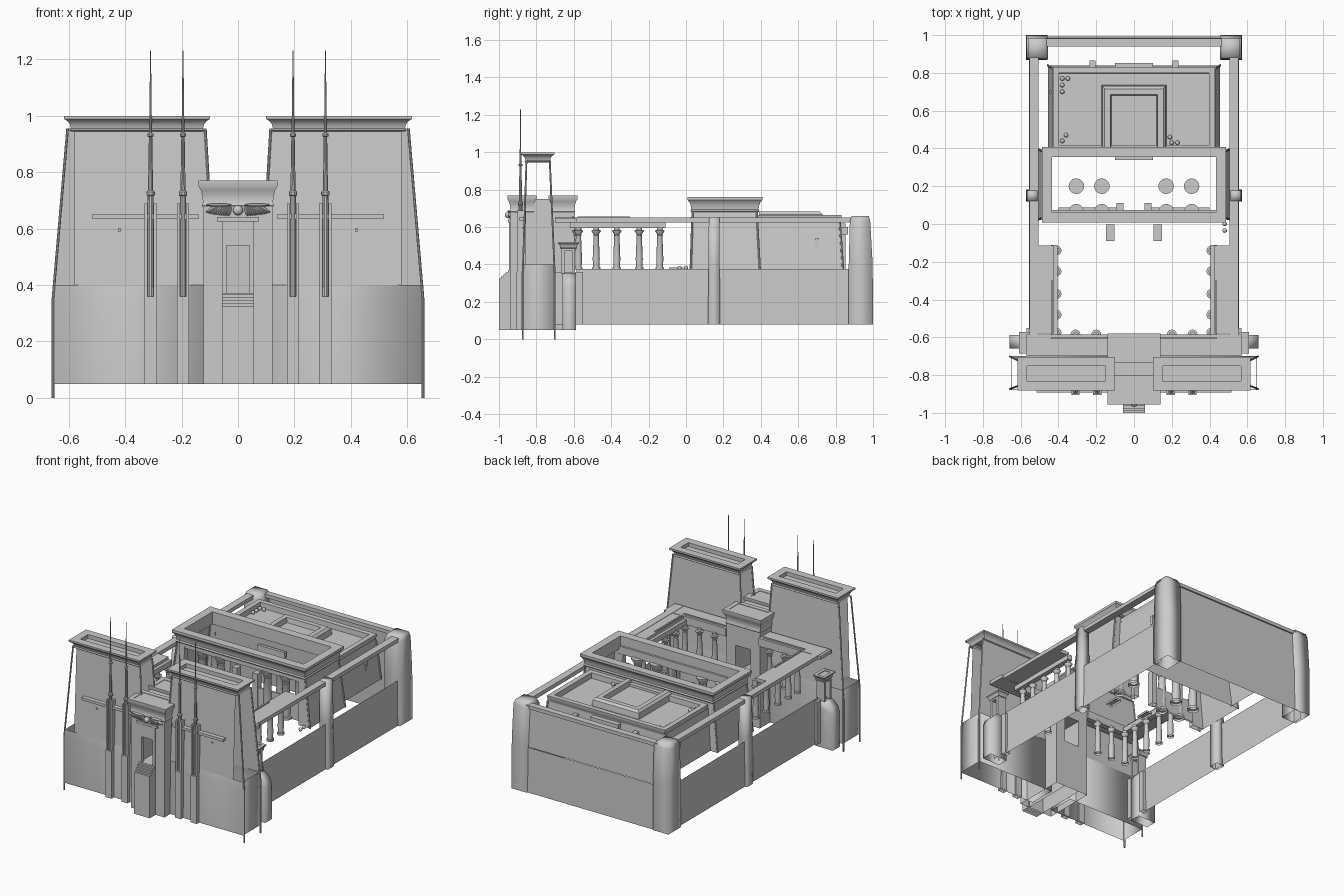
import bpy, bmesh, math
from mathutils import Vector, Matrix

if "Cube" in bpy.data.objects:
    bpy.data.objects.remove(bpy.data.objects["Cube"])

SOFT = []  # objects shaded fully smooth


def finish(name, bm, mir=False, soft=False):
    bmesh.ops.recalc_face_normals(bm, faces=bm.faces)
    me = bpy.data.meshes.new(name)
    bm.to_mesh(me)
    bm.free()
    ob = bpy.data.objects.new(name, me)
    bpy.context.collection.objects.link(ob)
    if mir:
        ob.modifiers.new("mirror", 'MIRROR').use_mirror_merge = False
    if soft:
        SOFT.append(ob)
    return ob


def loft(name, rings, sides="frbl", top=False, bottom=False, mir=False, close=False, soft=False):
    """Rectangular rings (x0, x1, y0, y1, z) joined on the chosen sides."""
    bm = bmesh.new()
    rows = [[bm.verts.new(p) for p in ((a, c, z), (b, c, z), (b, d, z), (a, d, z))]
            for a, b, c, d, z in rings]
    pairs = list(zip(rows, rows[1:])) + ([(rows[-1], rows[0])] if close else [])
    for lo, hi in pairs:
        for i, s in enumerate("frbl"):
            if s in sides:
                j = (i + 1) % 4
                bm.faces.new((lo[i], lo[j], hi[j], hi[i]))
    if top:
        bm.faces.new(rows[-1])
    if bottom:
        bm.faces.new(rows[0])
    return finish(name, bm, mir, soft)


def box(name, x0, x1, y0, y1, z0, z1, mir=False):
    """Box; parts that rest on the ground or terrace are open below."""
    return loft(name, [(x0, x1, y0, y1, z0), (x0, x1, y0, y1, z1)], top=True, bottom=z0 > .375, mir=mir)


def grow(r, d, z):
    return (r[0] - d, r[1] + d, r[2] - d, r[3] + d, z)


def cornice(name, r, flare, z0, z1, rim, floor=None, mir=False):
    """Torus band and cavetto; r is the outer top rectangle. Recess floor or open hole."""
    h = z1 - z0
    rings = [grow(r, -flare, z0), grow(r, -flare * .75, z0 + h * .08), grow(r, -flare, z0 + h * .18),
             grow(r, -flare * .85, z0 + h * .45), grow(r, -flare * .5, z0 + h * .65),
             grow(r, 0, z0 + h * .8), grow(r, 0, z1), grow(r, -rim, z1),
             grow(r, -rim, z0 if floor is None else floor)]
    return loft(name, rings, top=floor is not None, mir=mir, close=floor is None)


def lathe(name, prof, spots, n=16, mir=False):
    bm = bmesh.new()
    for x, y in spots:
        rows = [[bm.verts.new((x + r * math.cos(6.28319 * i / n), y + r * math.sin(6.28319 * i / n), z))
                 for i in range(n)] for r, z in prof]
        for lo, hi in zip(rows, rows[1:]):
            for i in range(n):
                j = (i + 1) % n
                bm.faces.new((lo[i], lo[j], hi[j], hi[i]))
        bm.faces.new(rows[-1])
    return finish(name, bm, mir)


def rods(name, paths, r, mir=False):
    bm = bmesh.new()
    for path in paths:
        for p, q in zip(path, path[1:]):
            p, q = Vector(p), Vector(q)
            d = q - p
            m = Matrix.Translation((p + q) / 2) @ d.to_track_quat('Z', 'Y').to_matrix().to_4x4()
            bmesh.ops.create_cone(bm, segments=8, radius1=r, radius2=r, depth=d.length, cap_ends=True, matrix=m)
    return finish(name, bm, mir)


# Twin entrance towers: base band, battered front and back, corner mouldings, cornice
loft("tower_base", [(.075, .652, -.88, -.70, .05), (.08, .652, -.879, -.70, .35), (.082, .648, -.876, -.703, .4)],
     mir=True, soft=True)
loft("tower_front_wall", [(.082, .58, -.876, -.703, .4), (.118, .58, -.853, -.727, .955)], sides="f", mir=True)
loft("tower_back_wall", [(.082, .648, -.876, -.703, .4), (.118, .602, -.853, -.727, .955)], sides="b", mir=True)
rods("tower_corner_moulding",
     [[(.656, y0, 0), (.656, y0, .35), (.604, y1, .955)] for y0, y1 in ((-.873, -.853), (-.702, -.728))]
     + [[(.083, y0, .4), (.116, y1, .955)] for y0, y1 in ((-.870, -.853), (-.706, -.728))], .005, mir=True)
cornice("tower_cornice", (.10, .616, -.882, -.703), .024, .945, 1.0, .05, .975, mir=True)
box("flagpole_clamp_beam", .14, .515, -.893, -.86, .635, .652, mir=True)
box("tower_small_window", .415, .425, -.874, -.862, .59, .60, mir=True)

# Flagpoles with niches
for x in (.195, .31):
    box("flagpole_plinth", x - .022, x + .022, -.905, -.87, .05, .36, mir=True)
    for s in (-1, 1):
        box("flagpole_niche_side", x + s * .016 - .006, x + s * .016 + .006, -.90, -.855, .36, .69, mir=True)
    lathe("flagpole", [(.012, .36), (.010, .715), (.015, .72), (.015, .73), (.009, .735), (.006, .925),
                       (.011, .928), (.011, .936), (.005, .94), (.0015, 1.232)], [(x, -.885)], 10, mir=True)

# Central gateway with through passage
box("gate_jamb", .055, .122, -.94, -.595, .05, .55, mir=True)
box("gate_lintel", -.122, .122, -.94, -.595, .55, .69)
box("gate_sill", -.055, .055, -.94, -.595, .05, .37)
box("gate_door_frame", .041, .056, -.946, -.92, .37, .625, mir=True)
box("gate_door_head", -.041, .041, -.944, -.92, .54, .625)
box("gate_door_ledge", -.075, .075, -.952, -.92, .625, .641)
cornice("gate_front_cornice", (-.14, .14, -.955, -.80), .016, .675, .77, .03, .767)
cornice("gate_rear_cornice", (-.14, .14, -.735, -.58), .016, .675, .77, .03, .767)
box("gate_middle_roof", -.122, .122, -.82, -.70, .68, .75)
for i in range(5):
    box("gate_step", -.057, .057, -1 + i * .012, -.935, .05, .325 + i * .011)

# Winged disc above the door
bm = bmesh.new()
bmesh.ops.create_uvsphere(bm, u_segments=16, v_segments=8, radius=.018, matrix=Matrix.Translation((0, -.95, .665)))
for s in (-1, 1):
    for i in range(10):
        t = i / 9
        m = (Matrix.Translation((s * (.03 + .062 * t), -.944, .662 + .008 * t))
             @ Matrix.Rotation(s * math.radians(75 - 45 * t), 4, 'Y') @ Matrix.Diagonal((.018 + .008 * t, .008, .006, 1)))
        bmesh.ops.create_uvsphere(bm, u_segments=8, v_segments=6, radius=1, matrix=m)
    m = Matrix.Translation((s * .068, -.946, .684)) @ Matrix.Diagonal((.05, .009, .006, 1))
    bmesh.ops.create_uvsphere(bm, u_segments=10, v_segments=6, radius=1, matrix=m)
finish("winged_disc", bm)

# Side gates with outer landing
box("side_gate_jamb", .535, .595, -.667, -.65, .35, .5, mir=True)
box("side_gate_jamb_rear", .535, .595, -.61, -.593, .35, .5, mir=True)
box("side_gate_lintel", .535, .595, -.65, -.61, .475, .5, mir=True)
cornice("side_gate_cornice", (.525, .608, -.685, -.572), .012, .485, .52, .02, .515, mir=True)
loft("side_gate_landing", [(.53, .66, -.66, -.587, .05), (.53, .66, -.66, -.587, .28),
                           (.53, .645, -.66, -.587, .32), (.53, .61, -.66, -.587, .352)], top=True, mir=True, soft=True)
box("side_gate_link", .535, .57, -.70, -.55, .08, .36, mir=True)

# Enclosure wall, coping rail and pillars
loft("side_wall", [(.51, .557, -.585, .93, .08), (.51, .553, -.585, .93, .375)], sides="r", mir=True)
box("side_wall_coping", .505, .553, -.70, .90, .625, .65, mir=True)
loft("rear_wall_lower", [(-.53, .53, .95, .993, .08), (-.53, .53, .95, .988, .375)], sides="b")
loft("rear_wall_upper", [(-.53, .53, .95, .984, .375), (-.53, .53, .95, .972, .63)], sides="b")
box("rear_wall_coping", -.48, .48, .94, .982, .625, .648)
loft("corner_pillar", [(.46, .572, .868, 1.0, .08), (.458, .571, .87, .998, .4), (.456, .568, .876, .985, .63),
                       (.47, .56, .885, .978, .66)], top=True, mir=True, soft=True)
loft("middle_pillar", [(.51, .572, .118, .182, .08), (.51, .57, .12, .18, .4), (.51, .566, .122, .178, .655)],
     top=True, mir=True, soft=True)

# Courtyard colonnade
column = [(.022, .37), (.022, .383), (.017, .385), (.019, .43), (.014, .55), (.016, .556), (.013, .56),
          (.025, .578), (.026, .582), (.015, .584), (.015, .60)]
lathe("court_columns", column, [(.41, y) for y in (-.575, -.48, -.37, -.25, -.14)] + [(.2, -.585), (.31, -.585)], mir=True)
box("court_side_architrave", .405, .44, -.60, -.11, .595, .63, mir=True)
box("court_front_architrave", .12, .44, -.62, -.585, .595, .63, mir=True)
box("court_side_roof", .425, .508, -.58, -.115, .625, .648, mir=True)
box("court_front_roof", .12, .57, -.70, -.585, .625, .648, mir=True)
box("court_roof_rim", .43, .44, -.58, -.30, .648, .656, mir=True)
box("court_front_rim", .14, .44, -.61, -.60, .648, .656, mir=True)
box("court_altar", .102, .147, -.09, -.002, .37, .384, mir=True)

# Columned hall: battered sides and back, open front with screens
loft("hall_walls", [(-.505, .505, .025, .395, .37), (-.465, .465, .035, .378, .70)], sides="rbl")
loft("hall_front_pier", [(.425, .505, .025, .06, .37), (.41, .465, .035, .07, .70)], mir=True)
box("hall_front_beam", -.45, .45, .035, .075, .65, .70)
rods("hall_corner_moulding", [[(.506, .025, .37), (.466, .035, .69)], [(.506, .395, .37), (.466, .378, .69)]], .006, mir=True)
cornice("hall_cornice", (-.488, .488, .008, .408), .02, .68, .762, .054)
hall_col = [(.036, .37), (.036, .385), (.025, .388), (.027, .43), (.022, .60), (.025, .605), (.022, .61),
            (.03, .63), (.041, .65), (.041, .655)]
lathe("hall_columns", hall_col, [(x, y) for x in (.17, .305) for y in (.065, .2)], 20, mir=True)
box("hall_screen_wall", .09, .40, .075, .088, .37, .51, mir=True)
box("hall_door_jamb", .055, .092, .07, .112, .37, .60, mir=True)
box("hall_rear_door_head", -.1, .1, .34, .36, .60, .64)

# Rear sanctuary with sunken roof and raised centre
loft("sanctuary_walls", [(-.455, .455, .38, .838, .37), (-.43, .43, .38, .82, .64)], sides="rbl")
rods("sanctuary_corner_moulding", [[(.456, .84, .37), (.431, .822, .63)]], .006, mir=True)
R = (-.43, .43, .385, .832)
loft("sanctuary_roof", [grow(R, -.012, .61), grow(R, -.01, .635), grow(R, 0, .65), grow(R, 0, .665),
                        grow(R, -.032, .665), grow(R, -.034, .63)], top=True)
loft("raised_roof", [(-.172, .172, .39, .735, .63), (-.168, .168, .39, .73, .668), (-.155, .155, .39, .716, .682),
                     (-.125, .125, .39, .685, .682), (-.12, .12, .39, .68, .65)], top=True)
box("rear_chapel", -.1, .1, .82, .852, .37, .62)
box("rear_spout", .205, .235, .82, .866, .56, .60, mir=True)
box("sanctuary_window", .43, .448, .69, .71, .48, .54, mir=True)

# Round jars on the roof and in the court
bm = bmesh.new()
for x, y, z in ((-.38, .77, .64), (-.35, .77, .64), (-.38, .735, .64), (-.38, .70, .64), (-.36, .47, .64), (-.38, .44, .64),
                (.19, .46, .64), (.2, .43, .64), (.23, .43, .64), (.48, 0, .382), (.48, -.035, .38)):
    bmesh.ops.create_uvsphere(bm, u_segments=10, v_segments=6, radius=.012, matrix=Matrix.Translation((x, y, z)))
finish("jars", bm)

# Smooth shading: sharp edges kept, except the softly rounded mud-brick parts
bpy.ops.object.select_all(action='SELECT')
bpy.context.view_layer.objects.active = bpy.context.selected_objects[0]
for ob in SOFT:
    ob.select_set(False)
    ob.data.shade_smooth()
bpy.ops.object.shade_smooth_by_angle(angle=math.radians(35))
